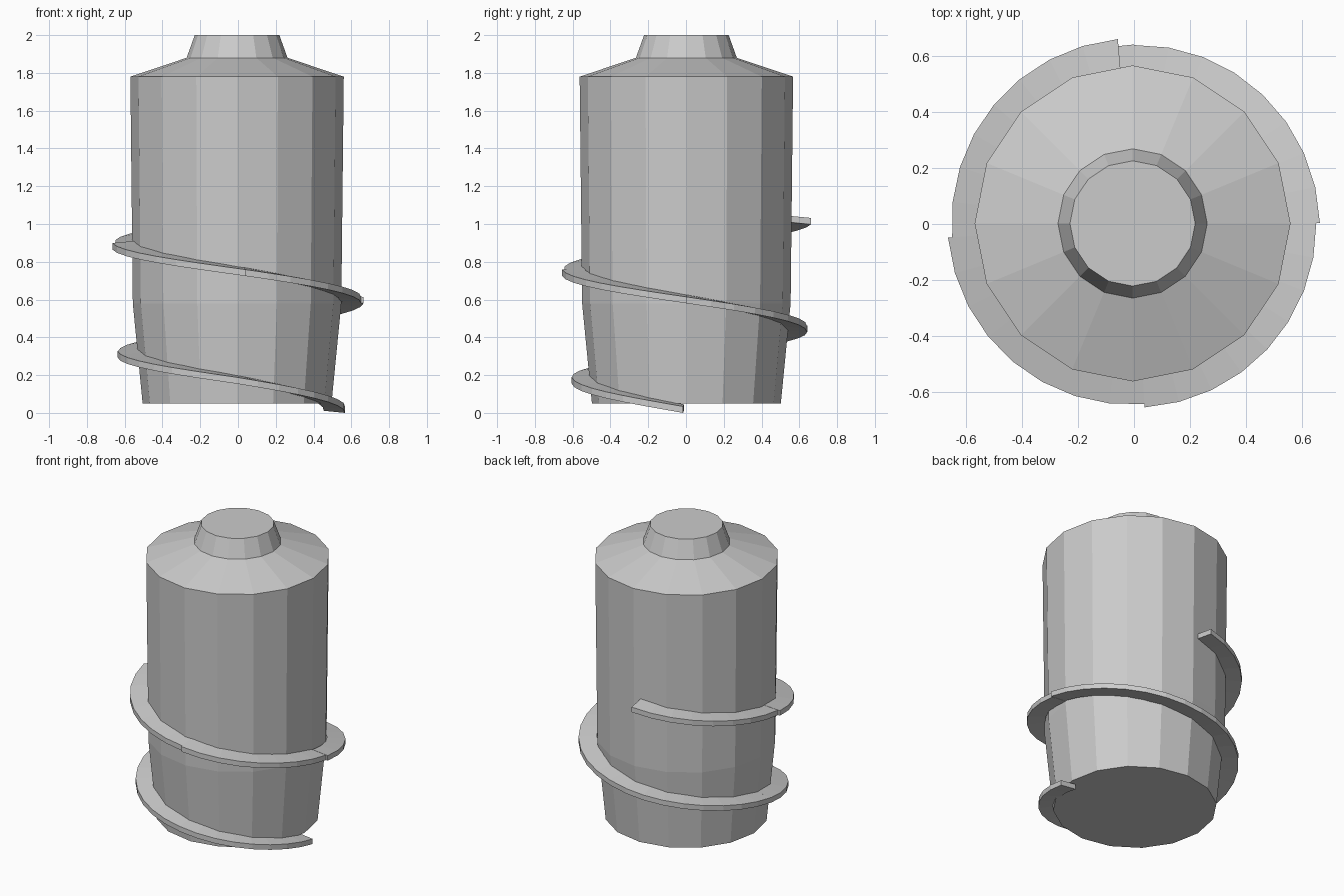
import bpy, bmesh, math

if "Cube" in bpy.data.objects:
    bpy.data.objects.remove(bpy.data.objects["Cube"])

grey = bpy.data.materials.new("light_grey")
grey.diffuse_color = (0.6, 0.6, 0.6, 1)
grey.use_nodes = True
grey.node_tree.nodes["Principled BSDF"].inputs["Base Color"].default_value = grey.diffuse_color


def make_object(name, bm):
    bmesh.ops.recalc_face_normals(bm, faces=bm.faces)
    mesh = bpy.data.meshes.new(name)
    bm.to_mesh(mesh)
    bm.free()
    mesh.materials.append(grey)
    obj = bpy.data.objects.new(name, mesh)
    bpy.context.collection.objects.link(obj)
    return obj


def bridge(bm, a, b):
    n = len(a)
    for i in range(n):
        bm.faces.new((a[i], a[(i + 1) % n], b[(i + 1) % n], b[i]))


# Tower body: 16-sided lathe with shoulder and neck, closed at both ends
SIDES = 16
profile = [(0.50, 0.05), (0.552, 0.58), (0.565, 1.78), (0.267, 1.88), (0.224, 2.0)]
bm = bmesh.new()
rings = []
for r, z in profile:
    rings.append([bm.verts.new((r * math.cos(math.tau * i / SIDES) - 0.005,
                                r * math.sin(math.tau * i / SIDES) + 0.002, z))
                  for i in range(SIDES)])
for a, b in zip(rings, rings[1:]):
    bridge(bm, a, b)
bm.faces.new(rings[0])
bm.faces.new(rings[-1])
make_object("tower_body", bm)


# Spiral ramp: seven quarter-turn strips climbing clockwise
def ramp_piece(name, p0, p1, z0, z1, r0, r1, steps=8):
    bm = bmesh.new()
    sections = []
    for k in range(steps + 1):
        t = k / steps
        ang = -math.radians(p0 + (p1 - p0) * t)
        r = r0 + (r1 - r0) * t
        z = z0 + (z1 - z0) * t
        section = []
        for rad, h in ((r - 0.112, z - 0.006), (r, z - 0.017),
                       (r, z + 0.017), (r - 0.112, z + 0.028)):
            section.append(bm.verts.new((rad * math.cos(ang), rad * math.sin(ang), h)))
        sections.append(section)
    for a, b in zip(sections, sections[1:]):
        bridge(bm, a, b)
    bm.faces.new(sections[0])
    bm.faces.new(sections[-1])
    make_object(name, bm)


turns = [1.5, 91, 180.5, 270, 359.7, 446.7, 535.8, 625]      # degrees travelled
heights = [0.017, 0.172, 0.31, 0.445, 0.597, 0.742, 0.882, 1.015]
radii = [(0.567, 0.605), (0.605, 0.637), (0.635, 0.642), (0.640, 0.665),
         (0.652, 0.657), (0.645, 0.667), (0.652, 0.664)]     # outer start, end
for i, (r0, r1) in enumerate(radii):
    ramp_piece(f"spiral_ramp_{i + 1}", turns[i], turns[i + 1],
               heights[i], heights[i + 1], r0, r1)
